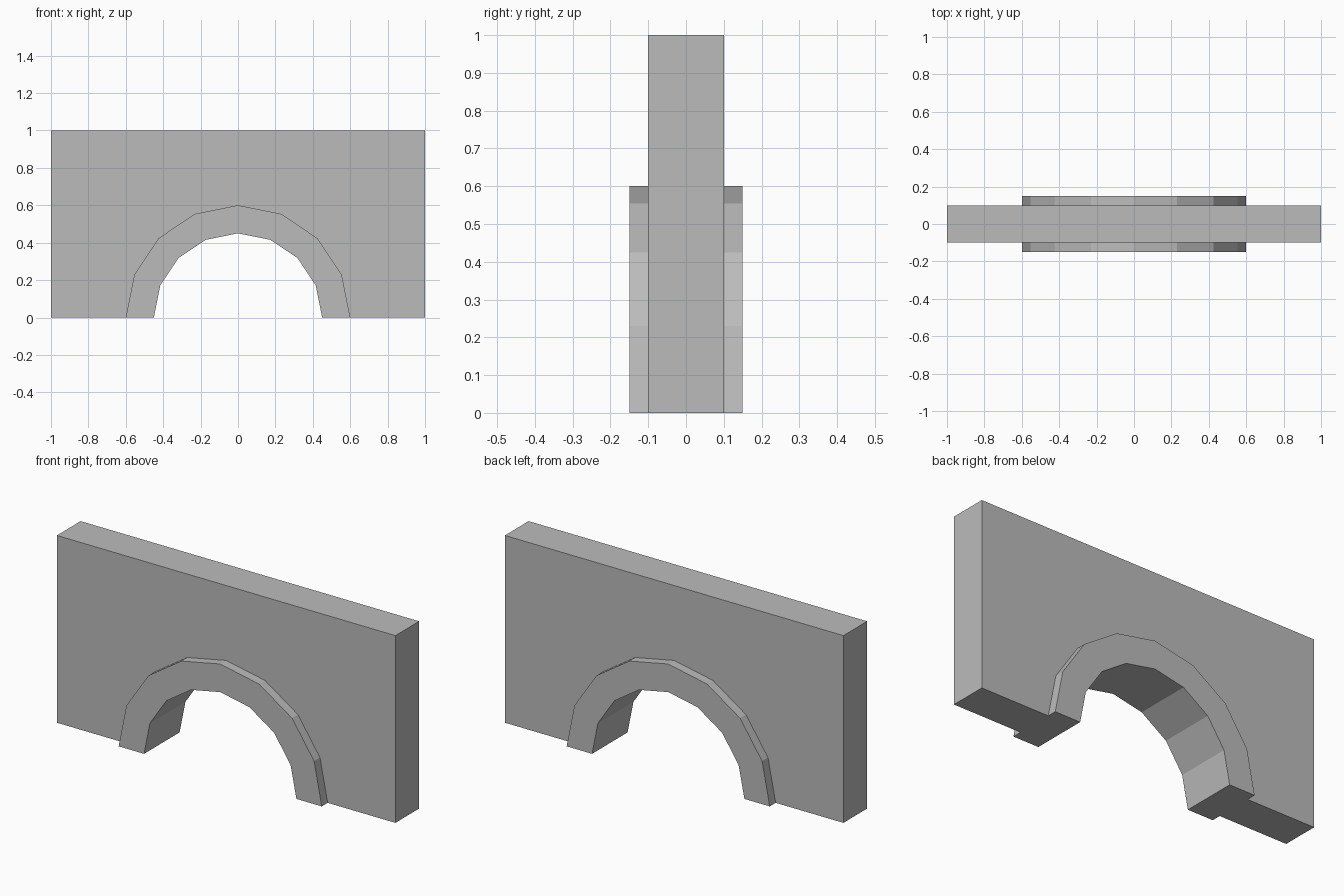
import bpy
import bmesh
from math import cos, sin, pi

cube = bpy.data.objects.get("Cube")
if cube:
    bpy.data.objects.remove(cube, do_unlink=True)

LENGTH, HEIGHT, WALL_DEPTH = 2.0, 1.0, 0.2
RING_OUTER, RING_INNER, RING_DEPTH = 0.6, 0.45, 0.3
SEGMENTS = 8

# Plain grey stone
stone = bpy.data.materials.new("grey stone")
stone.use_nodes = True
colour = (0.5, 0.5, 0.5, 1.0)
stone.diffuse_color = colour
stone.node_tree.nodes["Principled BSDF"].inputs["Base Color"].default_value = colour


def arc(radius):
    """Half circle in (x, z), from +x over the top to -x."""
    angles = [pi * i / SEGMENTS for i in range(SEGMENTS + 1)]
    return [(radius * cos(a), radius * sin(a)) for a in angles]


def prism(name, profile, depth):
    """Extrude a flat (x, z) outline along y, centred on y = 0."""
    bm = bmesh.new()
    face = bm.faces.new([bm.verts.new((x, -depth / 2, z)) for x, z in profile])
    extruded = bmesh.ops.extrude_face_region(bm, geom=[face], use_keep_orig=True)
    moved = [v for v in extruded["geom"] if isinstance(v, bmesh.types.BMVert)]
    bmesh.ops.translate(bm, verts=moved, vec=(0, depth, 0))
    bmesh.ops.recalc_face_normals(bm, faces=bm.faces)
    mesh = bpy.data.meshes.new(name)
    bm.to_mesh(mesh)
    bm.free()
    mesh.materials.append(stone)
    obj = bpy.data.objects.new(name, mesh)
    bpy.context.collection.objects.link(obj)
    return obj


# Wall with the arch opening taken out of its outline
half = LENGTH / 2
prism("wall", [(-half, 0), (-half, HEIGHT), (half, HEIGHT), (half, 0)] + arc(RING_OUTER), WALL_DEPTH)

# Raised arch ring lining the opening
prism("arch_ring", arc(RING_OUTER) + arc(RING_INNER)[::-1], RING_DEPTH)
